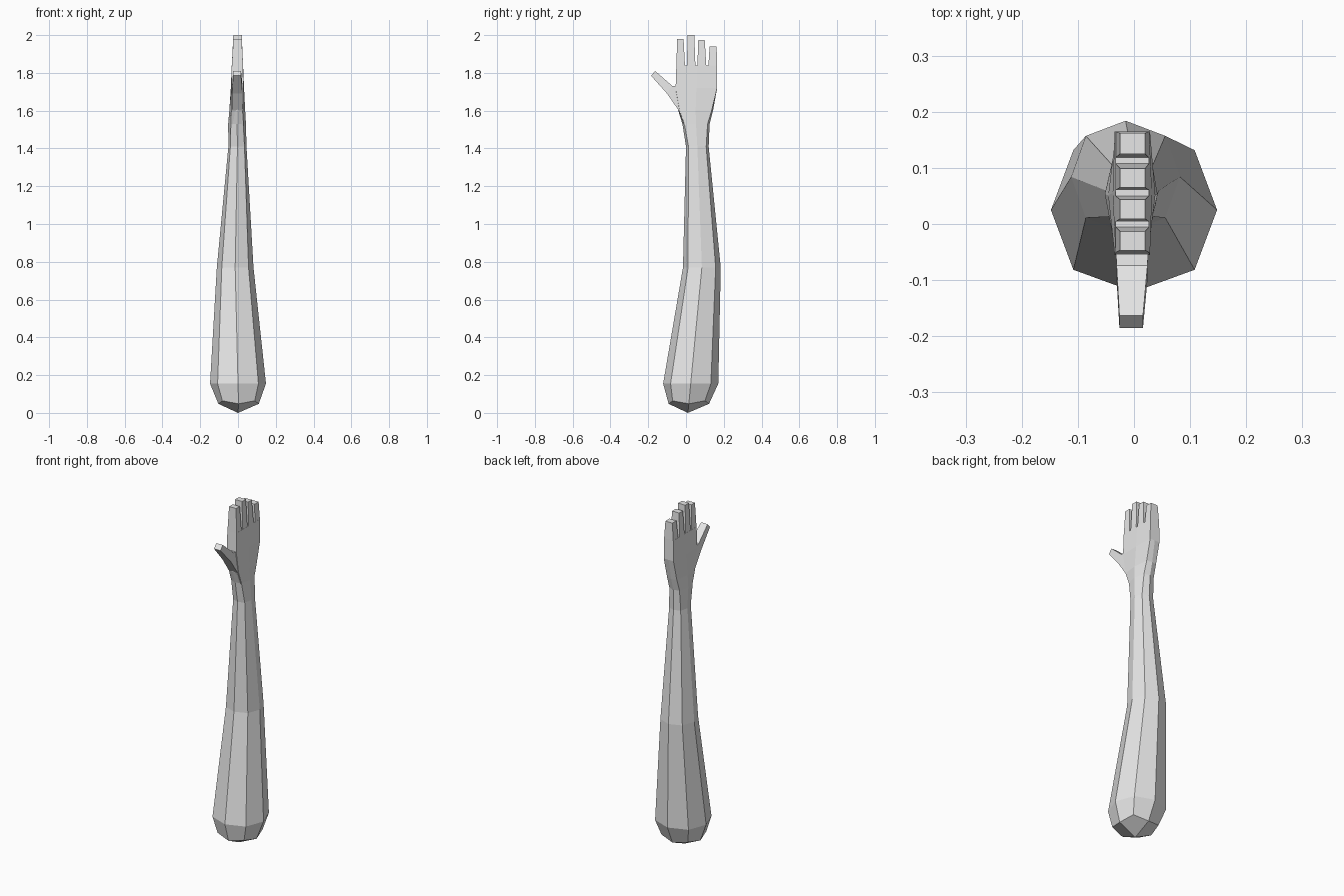
import bpy, bmesh

if "Cube" in bpy.data.objects:
    bpy.data.objects.remove(bpy.data.objects["Cube"])

skin = bpy.data.materials.new("light_grey")
skin.diffuse_color = (0.8, 0.8, 0.8, 1)
skin.use_nodes = True
skin.node_tree.nodes["Principled BSDF"].inputs["Base Color"].default_value = skin.diffuse_color


def loft(name, rings, pole=None):
    """Join rings of equal length into a closed, flat-shaded solid."""
    bm = bmesh.new()
    loops = [[bm.verts.new(p) for p in ring] for ring in rings]
    n = len(loops[0])
    for a, b in zip(loops, loops[1:]):
        for i in range(n):
            j = (i + 1) % n
            bm.faces.new((a[i], a[j], b[j], b[i]))
    bm.faces.new(loops[-1])
    if pole:
        # four quads meeting in the middle of the rounded end
        tip = bm.verts.new(pole)
        for i in range(0, n, 2):
            bm.faces.new((tip, loops[0][(i + 2) % n], loops[0][i + 1], loops[0][i]))
    else:
        bm.faces.new(loops[0][::-1])
    bmesh.ops.recalc_face_normals(bm, faces=bm.faces)
    mesh = bpy.data.meshes.new(name)
    bm.to_mesh(mesh)
    bm.free()
    mesh.materials.append(skin)
    obj = bpy.data.objects.new(name, mesh)
    bpy.context.collection.objects.link(obj)
    return obj


def ring8(z, cx, cy, rx, ry, dx=0.73, dy=0.73, lift=0.0):
    """Eight points: side middles and corners; dx, dy set how square it is."""
    unit = [(1, 0), (dx, dy), (0, 1), (-dx, dy),
            (-1, 0), (-dx, -dy), (0, -1), (dx, -dy)]
    return [(cx + rx * x, cy + ry * y, z + lift * (i % 2))
            for i, (x, y) in enumerate(unit)]


def box_ring(x0, x1, y0, y1, z):
    return [(x0, y0, z), (x1, y0, z), (x1, y1, z), (x0, y1, z)]


# Forearm with rounded elbow, running on into the wrist and palm
loft("forearm_and_palm", [
    ring8(0.048, 0.003, 0.015, 0.107, 0.107, 0.80, 0.80, 0.016),
    ring8(0.155, 0.0, 0.025, 0.148, 0.146),
    ring8(0.77, -0.015, 0.084, 0.097, 0.100),
    ring8(1.41, -0.003, 0.060, 0.048, 0.060, 0.78, 0.78),
    ring8(1.53, -0.005, 0.053, 0.047, 0.072, 0.70, 0.85),
    ring8(1.60, -0.004, 0.051, 0.042, 0.092, 0.75, 0.92),
    ring8(1.72, -0.003, 0.055, 0.035, 0.110, 0.90, 1.0),
    ring8(1.84, -0.003, 0.057, 0.030, 0.108, 1.0, 1.0),
], pole=(0.0, 0.01, 0.0))

# Fingers: base y range, tip y range, tip height
fingers = {
    "index_finger": (-0.051, -0.005, -0.047, -0.013, 1.98),
    "middle_finger": (0.004, 0.050, 0.009, 0.044, 2.0),
    "ring_finger": (0.060, 0.108, 0.065, 0.099, 1.975),
    "little_finger": (0.118, 0.165, 0.125, 0.162, 1.94),
}
for name, (b0, b1, t0, t1, top) in fingers.items():
    loft(name, [
        box_ring(-0.033, 0.027, b0, b1, 1.83),
        box_ring(-0.025, 0.020, t0, t1, top),
    ])

# Thumb: lower point (y, z), upper point (y, z), x range
thumb = [
    (0.000, 1.50, 0.000, 1.72, -0.033, 0.026),
    (-0.038, 1.60, -0.054, 1.73, -0.032, 0.025),
    (-0.100, 1.69, -0.074, 1.732, -0.031, 0.024),
    (-0.185, 1.785, -0.163, 1.81, -0.026, 0.016),
]
loft("thumb", [
    [(x0, ly, lz), (x1, ly, lz), (x1, uy, uz), (x0, uy, uz)]
    for ly, lz, uy, uz, x0, x1 in thumb
])
